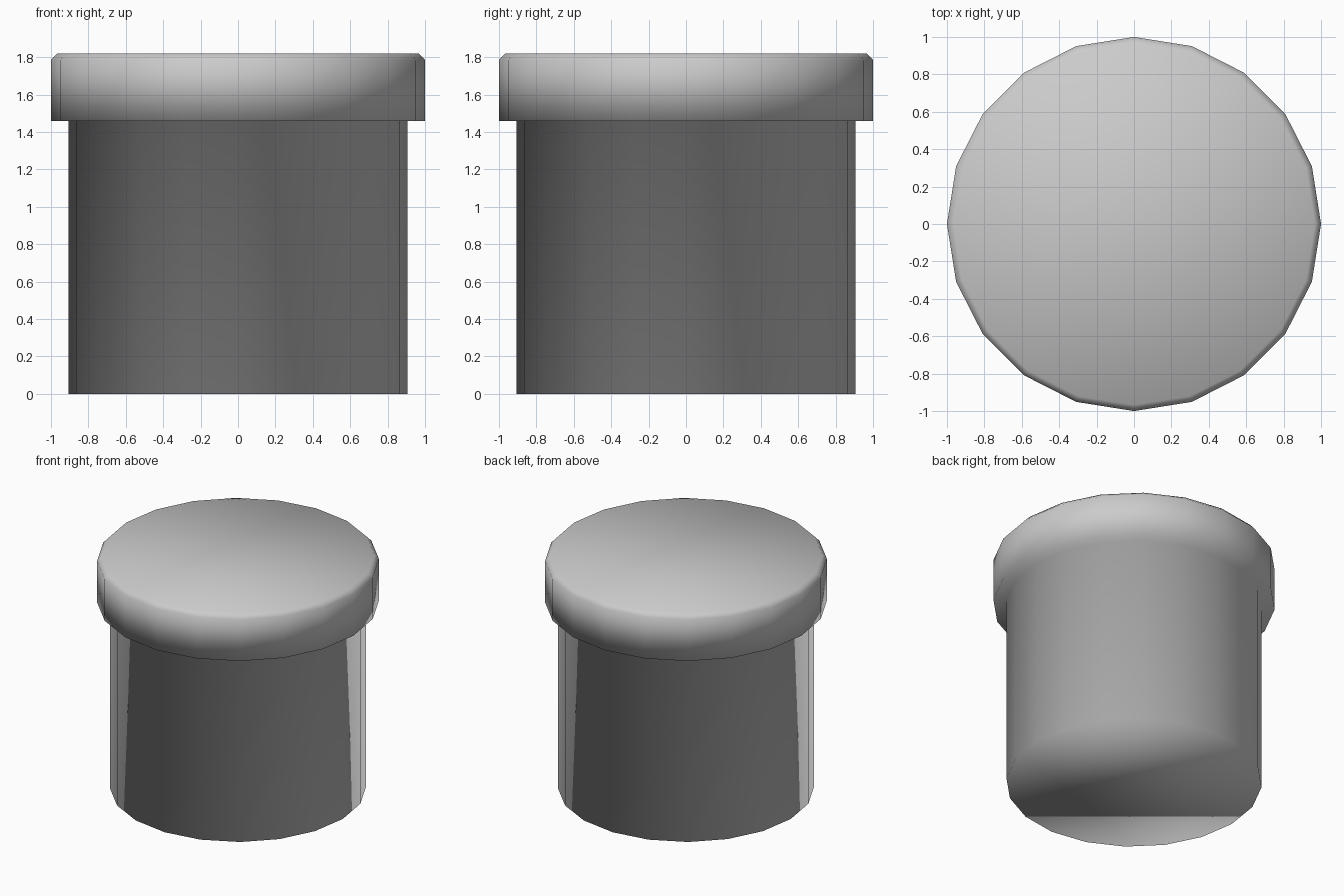
import bpy, bmesh, math

if "Cube" in bpy.data.objects:
    bpy.data.objects.remove(bpy.data.objects["Cube"])

SIDES = 20
# Half profile (radius, z): straight body, overhanging lid, small chamfer
PROFILE = [(0.907, 0.0), (0.907, 1.46), (1.0, 1.46), (1.0, 1.785), (0.967, 1.82)]


def lathe(name, profile, sides):
    bm = bmesh.new()
    rings = []
    for r, z in profile:
        rings.append([bm.verts.new((r * math.cos(2 * math.pi * i / sides),
                                    r * math.sin(2 * math.pi * i / sides), z))
                      for i in range(sides)])
    # Side walls
    for low, high in zip(rings, rings[1:]):
        for i in range(sides):
            j = (i + 1) % sides
            bm.faces.new((low[i], low[j], high[j], high[i]))
    # Flat base and lid top
    bm.faces.new(rings[0][::-1])
    bm.faces.new(rings[-1])
    for f in bm.faces:
        f.smooth = True
    mesh = bpy.data.meshes.new(name)
    bm.to_mesh(mesh)
    bm.free()
    obj = bpy.data.objects.new(name, mesh)
    bpy.context.collection.objects.link(obj)
    return obj


# Round canister with its lid, one continuous smooth surface
lathe("lidded_canister", PROFILE, SIDES)
